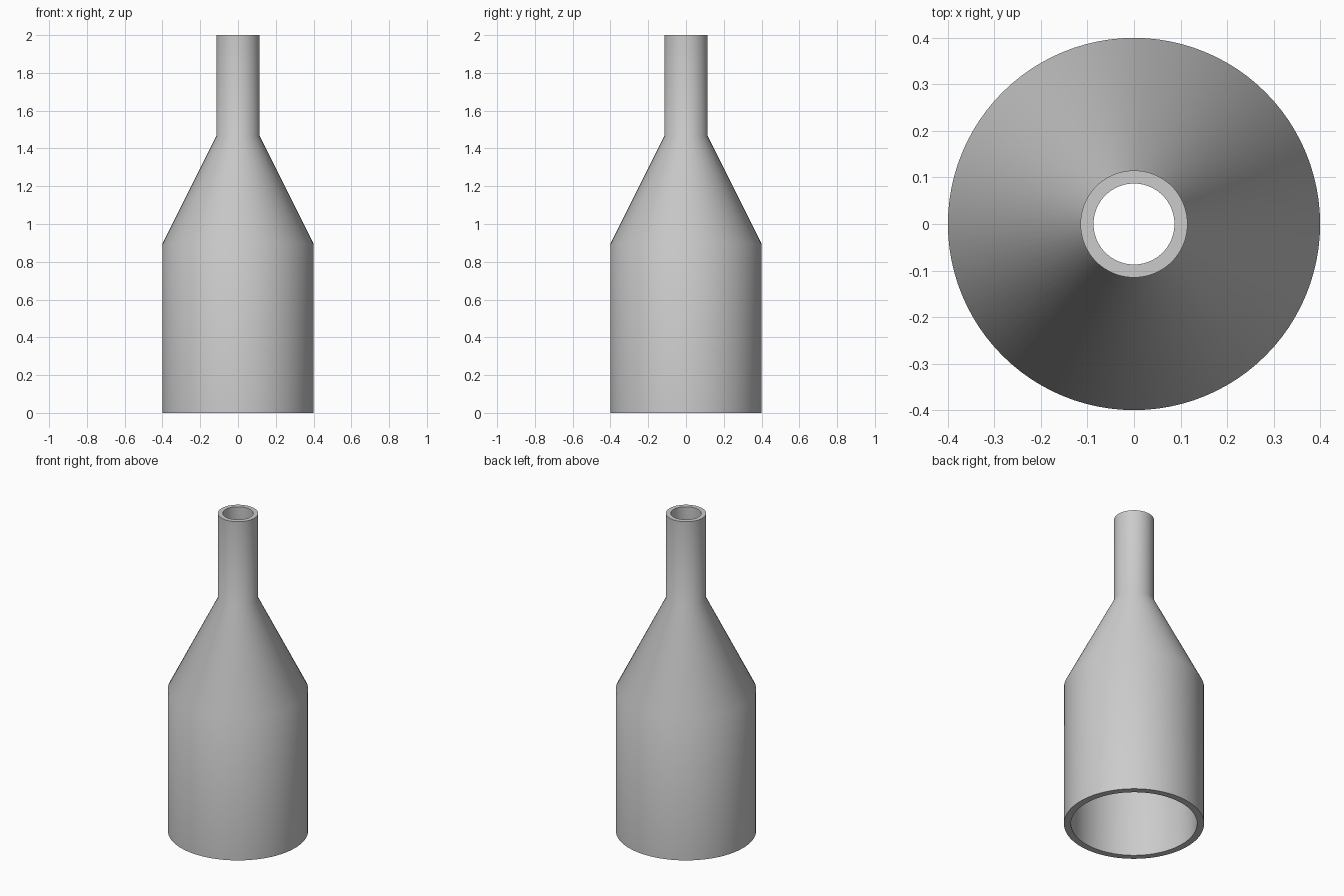
import bpy
import bmesh
import math

cube = bpy.data.objects.get("Cube")
if cube:
    bpy.data.objects.remove(cube, do_unlink=True)

SEGMENTS = 96


def make_material(name, value):
    mat = bpy.data.materials.new(name)
    mat.use_nodes = True
    colour = (value, value, value, 1.0)
    mat.diffuse_color = colour
    mat.node_tree.nodes["Principled BSDF"].inputs["Base Color"].default_value = colour
    return mat


def lathe(name, profile, mat):
    """Revolve a closed (radius, height) profile around z."""
    bm = bmesh.new()
    verts = [bm.verts.new((r, 0, z)) for r, z in profile]
    edges = [bm.edges.new((a, b)) for a, b in zip(verts, verts[1:] + verts[:1])]
    bmesh.ops.spin(bm, geom=verts + edges, cent=(0, 0, 0), axis=(0, 0, 1),
                   angle=math.tau, steps=SEGMENTS, use_merge=True)
    bmesh.ops.remove_doubles(bm, verts=bm.verts, dist=1e-5)
    bmesh.ops.recalc_face_normals(bm, faces=bm.faces)
    mesh = bpy.data.meshes.new(name)
    bm.to_mesh(mesh)
    bm.free()
    mesh.materials.append(mat)
    obj = bpy.data.objects.new(name, mesh)
    bpy.context.collection.objects.link(obj)
    bpy.ops.object.select_all(action="DESELECT")
    obj.select_set(True)
    bpy.context.view_layer.objects.active = obj
    bpy.ops.object.shade_smooth_by_angle(angle=math.radians(35))
    return obj


# Open-ended reducer: wide sleeve, sloping shoulder and narrow neck
outer = [(0.4, 0), (0.4, 0.895), (0.115, 1.465), (0.115, 2)]
inner = [(0.087, 2), (0.087, 1.465), (0.36, 0.895), (0.36, 0)]
lathe("reducer_tube", outer + inner, make_material("plain grey", 0.6))
